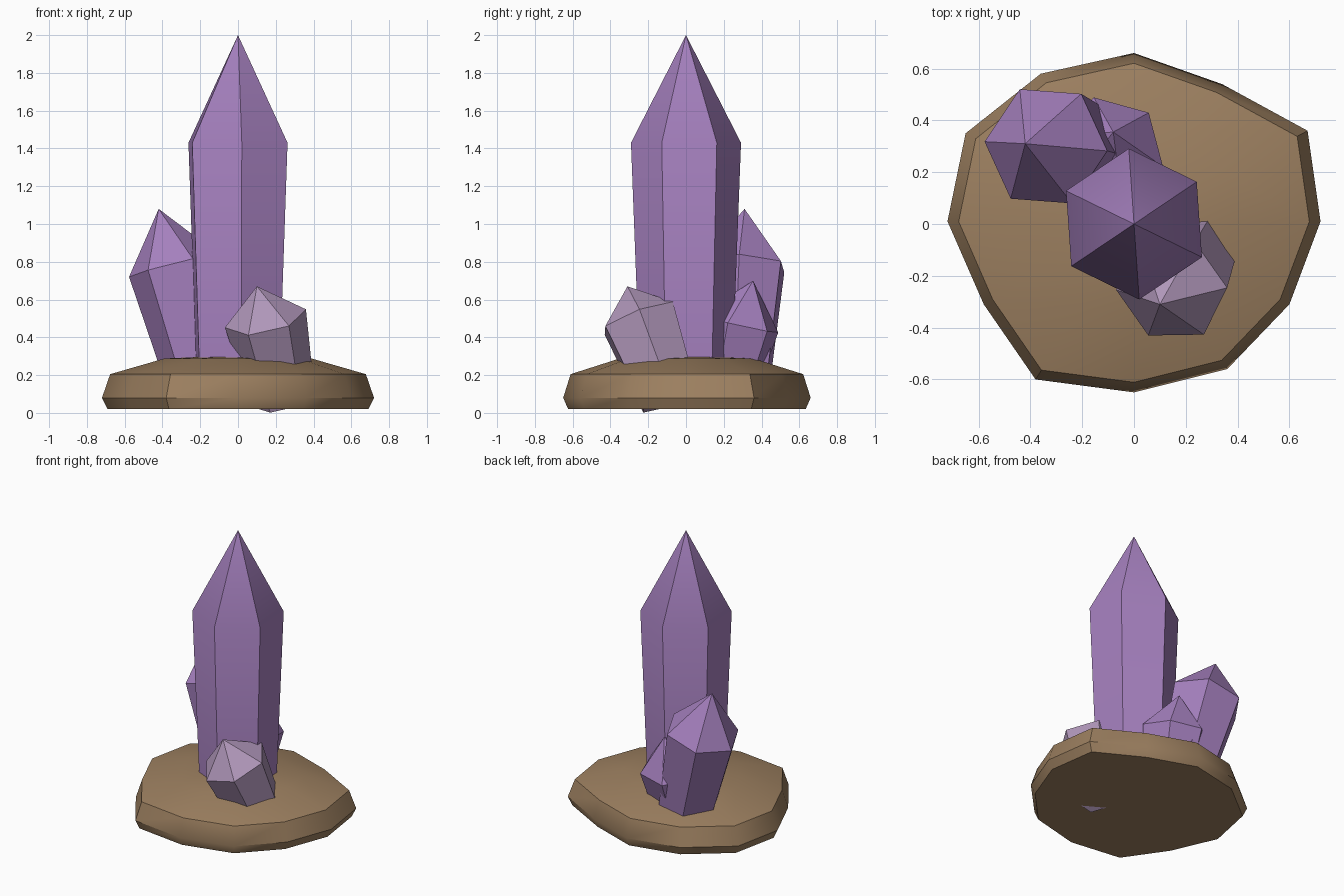
import bpy, bmesh, math
from mathutils import Vector

if "Cube" in bpy.data.objects:
    bpy.data.objects.remove(bpy.data.objects["Cube"])


def material(name, rgb):
    m = bpy.data.materials.new(name)
    m.diffuse_color = (*rgb, 1)
    m.use_nodes = True
    m.node_tree.nodes["Principled BSDF"].inputs["Base Color"].default_value = m.diffuse_color
    return m


PURPLE = material("amethyst purple", (0.376, 0.216, 0.515))
PALE = material("pale lilac", (0.43, 0.305, 0.485))
BROWN = material("earth brown", (0.335, 0.215, 0.117))


def loft(name, rings, tip, mat, smooth):
    """Skin closed rings from bottom to top, cap the bottom, fan to the tip."""
    bm = bmesh.new()
    rows = [[bm.verts.new(p) for p in ring] for ring in rings]
    top = bm.verts.new(tip)
    n = len(rows[0])
    bm.faces.new(rows[0][::-1])
    for i in range(n):
        j = (i + 1) % n
        for a, b in zip(rows, rows[1:]):
            bm.faces.new((a[i], a[j], b[j], b[i]))
        bm.faces.new((rows[-1][i], rows[-1][j], top))
    bmesh.ops.recalc_face_normals(bm, faces=bm.faces)
    me = bpy.data.meshes.new(name)
    bm.to_mesh(me)
    bm.free()
    me.materials.append(mat)
    ob = bpy.data.objects.new(name, me)
    bpy.context.collection.objects.link(ob)
    bpy.ops.object.select_all(action='DESELECT')
    ob.select_set(True)
    bpy.context.view_layer.objects.active = ob
    bpy.ops.object.shade_smooth_by_angle(angle=math.radians(smooth))
    return ob


def crystal(name, shoulder, axis, corner, r_top, r_base, length, tip, mat):
    """Six-sided tapered prism along a leaning axis, with a pointed tip."""
    c, n = Vector(shoulder), Vector(axis).normalized()
    u = Vector(corner)
    u = (u - n * n.dot(u)).normalized()
    v = n.cross(u)

    def ring(centre, r):
        return [centre + r * (u * math.cos(k * math.pi / 3) + v * math.sin(k * math.pi / 3))
                for k in range(6)]

    loft(name, [ring(c - n * length, r_base), ring(c, r_top)], tip, mat, 35)


# Rock base: irregular twelve-sided slab with a low domed top
outline = [(0.72, 0.01), (0.67, 0.36), (0.34, 0.54), (0, 0.66), (-0.36, 0.58), (-0.65, 0.35),
           (-0.72, 0.01), (-0.58, -0.31), (-0.38, -0.60), (0, -0.65), (0.36, -0.56), (0.60, -0.31)]
levels = [(0.02, 0.96), (0.08, 1.0), (0.205, 0.94), (0.288, 0.54)]
loft("rock_base", [[(x * s, y * s, z) for x, y in outline] for z, s in levels],
     (0, 0, 0.305), BROWN, 40)

# Crystals
crystal("main_crystal", (0, 0, 1.43), (0, 0, 1), (-0.02, 0.29, 0),
        0.292, 0.24, 1.36, (0, 0, 2), PURPLE)
crystal("left_crystal", (-0.34, 0.30, 0.78), (-0.25, 0.05, 1), (-0.24, 0.02, 0),
        0.245, 0.19, 0.66, (-0.42, 0.31, 1.08), PURPLE)
crystal("back_crystal", (-0.10, 0.28, 0.47), (0.03, 0.22, 1), (0.16, 0.16, 0),
        0.22, 0.17, 0.36, (-0.08, 0.355, 0.70), PURPLE)
crystal("front_crystal", (0.145, -0.25, 0.50), (-0.22, -0.38, 1), (-0.205, -0.02, 0),
        0.22, 0.17, 0.47, (0.10, -0.31, 0.67), PALE)
